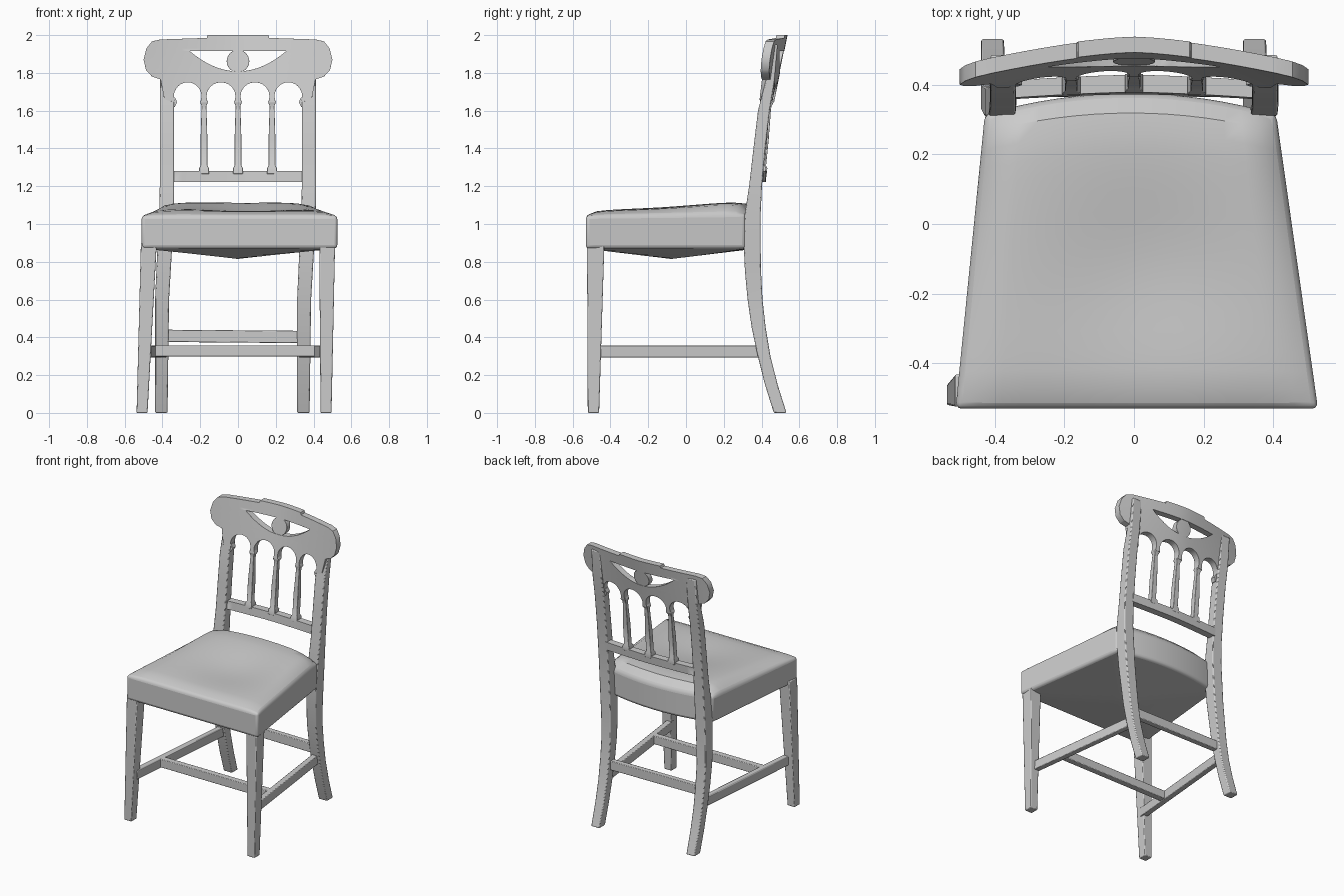
import bpy, bmesh, math
from mathutils import Vector

if "Cube" in bpy.data.objects:
    bpy.data.objects.remove(bpy.data.objects["Cube"])


def interp(table, t):
    """Piecewise-linear lookup in a list of (t, value)."""
    for (a, va), (b, vb) in zip(table, table[1:]):
        if t <= b:
            return va + (vb - va) * max(0, (t - a) / (b - a))
    return table[-1][1]


def finish(name, bm, bevel=0.0, segs=2):
    bmesh.ops.recalc_face_normals(bm, faces=bm.faces)
    me = bpy.data.meshes.new(name)
    bm.to_mesh(me)
    bm.free()
    ob = bpy.data.objects.new(name, me)
    bpy.context.collection.objects.link(ob)
    if bevel:
        m = ob.modifiers.new("bevel", 'BEVEL')
        m.width, m.segments = bevel, segs
        m.limit_method, m.angle_limit = 'ANGLE', math.radians(40)
    return ob


def loft(name, rings, bevel=0.005):
    """Skin a list of four-cornered sections."""
    bm = bmesh.new()
    rows = [[bm.verts.new(p) for p in r] for r in rings]
    for a, b in zip(rows, rows[1:]):
        for i in range(4):
            j = (i + 1) % 4
            bm.faces.new((a[i], a[j], b[j], b[i]))
    bm.faces.new(rows[0][::-1])
    bm.faces.new(rows[-1])
    return finish(name, bm, bevel)


def rect(x, y, z, hx, hy):
    return [(x - hx, y - hy, z), (x + hx, y - hy, z), (x + hx, y + hy, z), (x - hx, y + hy, z)]


def bar(name, a, b, w, h):
    """Straight rectangular bar from a to b."""
    a, b = Vector(a), Vector(b)
    d = (b - a).normalized()
    s = d.cross(Vector((0, 0, 1))).normalized() * w / 2
    u = Vector((0, 0, h / 2))
    return loft(name, [[p - s - u, p + s - u, p + s + u, p - s + u] for p in (a, b)], 0.004)


# curved surface that the whole chair back follows
def surf(x, z):
    yc = interp([(1.2, .38), (1.6, .405), (1.8, .435), (2.0, .465)], z)
    bow = interp([(1.2, .015), (1.6, .03), (2.0, .05)], z)
    return yc + bow * (1 - (abs(x) / .375) ** 1.5)


def plate(name, outlines, thick, bevel=0.004):
    """Filled x-z outline (with holes), given thickness and bent onto surf."""
    cu = bpy.data.curves.new(name, 'CURVE')
    cu.dimensions, cu.fill_mode, cu.extrude = '2D', 'BOTH', thick / 2
    for pts in outlines:
        sp = cu.splines.new('POLY')
        sp.points.add(len(pts) - 1)
        for p, (x, z) in zip(sp.points, pts):
            p.co = (x, z, 0, 1)
        sp.use_cyclic_u = True
    tmp = bpy.data.objects.new("tmp", cu)
    bpy.context.collection.objects.link(tmp)
    dg = bpy.context.evaluated_depsgraph_get()
    me = bpy.data.meshes.new_from_object(tmp.evaluated_get(dg))
    bm = bmesh.new()
    bm.from_mesh(me)
    bpy.data.objects.remove(tmp)
    bpy.data.meshes.remove(me)
    bmesh.ops.remove_doubles(bm, verts=bm.verts, dist=1e-5)
    cuts = [((i * .05 + .002, 0, 0), (1, 0, 0)) for i in range(-9, 10)]
    cuts += [((0, z, 0), (0, 1, 0)) for z in (1.7, 1.803, 1.9)]
    for co, no in cuts:
        bmesh.ops.bisect_plane(bm, geom=bm.verts[:] + bm.edges[:] + bm.faces[:],
                               plane_co=co, plane_no=no)
    for v in bm.verts:
        x, z, d = v.co
        v.co = (x, surf(x, z) - d, z)
    return finish(name, bm, bevel, 1)


# seat: dished cushion on a trapezoid, sagging underside
N = 16
bm = bmesh.new()
grid = {}
for i in range(N + 1):
    for j in range(N + 1):
        u, v = 2 * i / N - 1, 2 * j / N - 1
        t = (v + 1) / 2
        x = .008 - .018 * t + u * (.52 - .102 * t)
        y = -.53 + t * (.845 + .06 * (1 - u * u))
        fall = math.sqrt((1 - u ** 6) * (1 - v ** 8))
        dish = .03 * math.exp(-((u - .1) ** 2 + (v + .1) ** 2) / .3)
        top = 1.045 + (.025 + .045 * t) * fall - dish * fall + .01 * t
        grid[i, j, 1] = bm.verts.new((x, y, top))
        grid[i, j, 0] = bm.verts.new((x, y, .87 - .055 * (1 - max(abs(u), abs(v)))))
for i in range(N):
    for j in range(N):
        for k in (0, 1):
            bm.faces.new([grid[i + a, j + b, k] for a, b in ((0, 0), (1, 0), (1, 1), (0, 1))])
    for e in (0, N):
        bm.faces.new((grid[i, e, 0], grid[i + 1, e, 0], grid[i + 1, e, 1], grid[i, e, 1]))
        bm.faces.new((grid[e, i, 0], grid[e, i + 1, 0], grid[e, i + 1, 1], grid[e, i, 1]))
finish("seat", bm, .018, 3)

# legs: tapered front legs, curved back legs that run up as stiles (feet lean slightly to -x)
stile = [(0, .465, .532), (.15, .418, .485), (.3, .38, .447), (.45, .348, .422), (.6, .326, .405),
         (.75, .312, .397), (.9, .305, .395), (1.05, .311, .395), (1.2, .334, .402), (1.4, .357, .42),
         (1.6, .381, .443), (1.75, .42, .468), (1.95, .45, .485)]
for s, side in ((-1, "left"), (1, "right")):
    loft(f"front_leg_{side}", [rect(s * .487 - .021, -.49, 0, .029, .03),
                               rect(s * .472, -.478, .9, .042, .046)])
    rings = []
    for z, y0, y1 in stile:
        lean = interp([(0, -.03), (.6, -.026), (1.1, 0)], z)
        hx = interp([(0, .033), (.9, .039), (1.95, .036)], z)
        rings.append(rect(s * .376 + lean, (y0 + y1) / 2, z, hx, (y1 - y0) / 2))
    loft(f"back_leg_{side}", rings, .006)
    bar(f"side_stretcher_{side}", (s * .465 - .012, -.48, .325), (s * .37 - .028, .40, .325), .04, .065)

# stretchers joining left and right
bar("cross_stretcher", (-.45, -.23, .328), (.425, -.23, .328), .045, .06)
bar("back_stretcher", (-.39, .385, .408), (.335, .385, .402), .04, .065)

# crest: rounded ends, raised centre, arcade cut in the lower edge, half-moon hole
end = [(.41, 1.977), (.455, 1.967), (.485, 1.93), (.5, 1.87), (.487, 1.815), (.455, 1.78), (.41, 1.765)]
outline = [(-.165, 1.985), (-.16, 2.0), (.16, 2.0), (.165, 1.985)] + end + [(.39, 1.66)]
for x0, x1 in ((.193, .34), (.013, .167), (-.167, -.013), (-.34, -.193)):
    c, r = (x0 + x1) / 2, (x1 - x0) / 2
    outline += [(x1 - .004, 1.645)]
    outline += [(c + r * math.cos(k * math.pi / 12), 1.675 + .075 * math.sin(k * math.pi / 12))
                for k in range(13)]
    outline += [(x0 + .004, 1.645)]
outline += [(-.39, 1.66)] + [(-x, z) for x, z in reversed(end)]
moon = [(.255 * k / 10, 1.915 - .107 * (1 - (k / 10) ** 2)) for k in range(-10, 11)]
plate("crest_rail", [outline, moon], .045)
plate("crest_disc", [[(.06 * math.cos(k * math.pi / 12), 1.862 + .06 * math.sin(k * math.pi / 12))
                      for k in range(24)]], .04)

# lower back rail
plate("lower_back_rail", [[(-.35, 1.222), (.35, 1.222), (.35, 1.28), (-.35, 1.28)]], .05)

# slender colonnettes with base and diamond capital
profile = [(1.265, .026), (1.295, .026), (1.31, .018), (1.45, .018), (1.61, .013),
           (1.625, .013), (1.645, .021), (1.668, .012)]
for n, x in enumerate((-.18, 0, .18)):
    loft(f"colonnette_{n + 1}", [rect(x, surf(x, z), z, w, w) for z, w in profile], .002)
for s, side in ((-1, "left"), (1, "right")):
    loft(f"stile_capital_{side}", [rect(s * .338, surf(.338, z), z, w, .018)
                                   for z, w in ((1.62, .004), (1.645, .016), (1.67, .004))], 0)

# smooth shading with crisp edges
bpy.ops.object.select_all(action='DESELECT')
for ob in bpy.context.collection.objects:
    ob.select_set(True)
    bpy.context.view_layer.objects.active = ob
bpy.ops.object.shade_smooth_by_angle(angle=math.radians(35))
